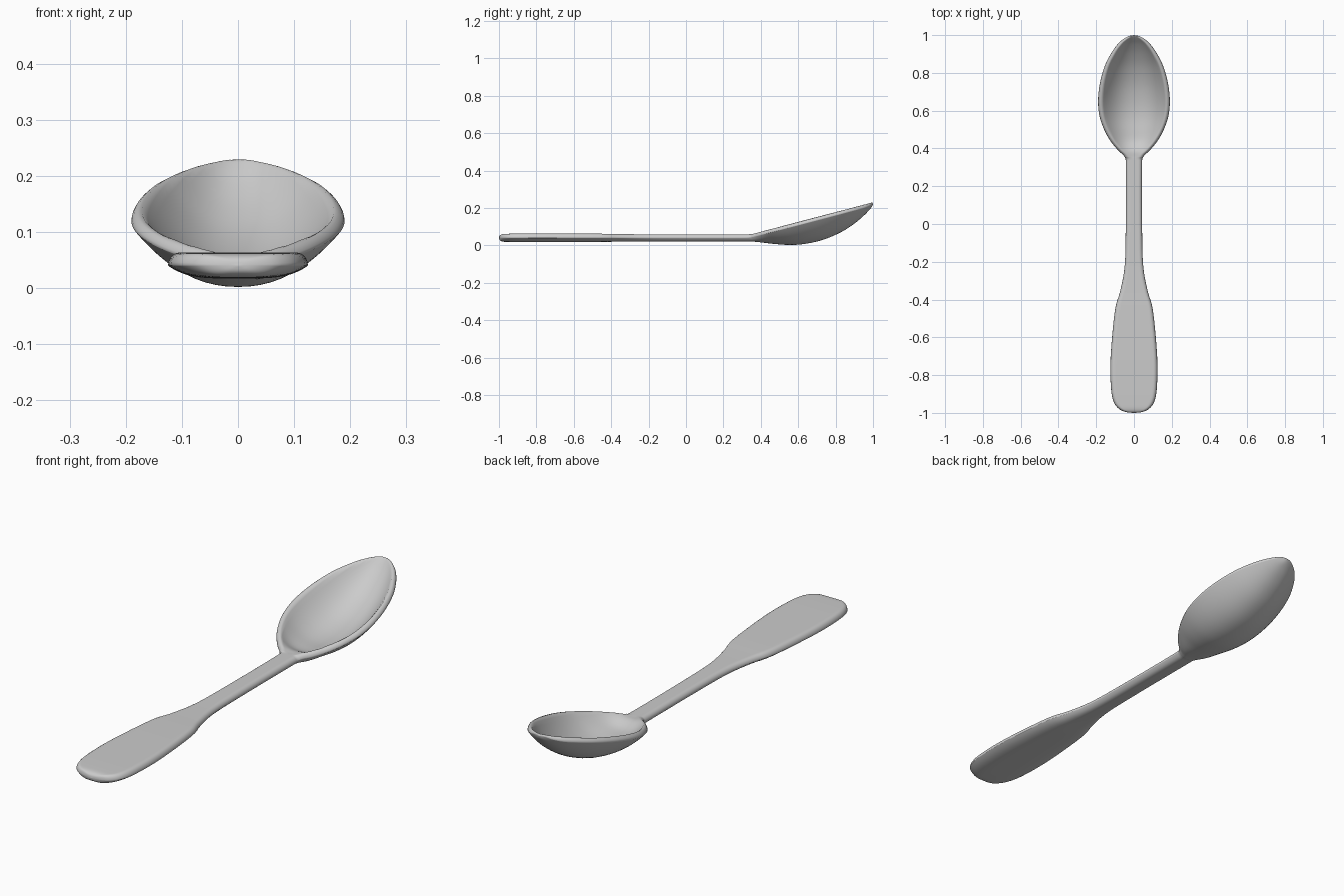
import bpy, bmesh, math

if "Cube" in bpy.data.objects:
    bpy.data.objects.remove(bpy.data.objects["Cube"])

# Handle stations: y, half width, half thickness
HANDLE = [(-1, 0, 0), (-0.996, 0.04, 0.012), (-0.98, 0.078, 0.02), (-0.94, 0.108, 0.022),
          (-0.86, 0.122, 0.023), (-0.7, 0.123, 0.023), (-0.46, 0.101, 0.022),
          (-0.36, 0.074, 0.02), (-0.24, 0.051, 0.019), (-0.08, 0.044, 0.019),
          (0.3, 0.043, 0.019)]
# Bowl stations: y, half width, bottom z
BOWL = [(0.355, 0.05, 0.02), (0.39, 0.084, 0.017), (0.44, 0.125, 0.011), (0.5, 0.158, 0.005),
        (0.57, 0.182, 0.002), (0.65, 0.19, 0.01), (0.74, 0.181, 0.032), (0.83, 0.157, 0.071),
        (0.9, 0.123, 0.116), (0.95, 0.088, 0.158), (0.98, 0.055, 0.189), (0.995, 0.026, 0.208)]
MID, WALL, RIM = 0.04, 0.026, 0.02


def station(y, w, top, edge, bottom):
    """Add underside fullness and cavity depth, both fading in at the neck."""
    f = min(1, max(0, (y - 0.34) / 0.1))
    return (y, w, top, edge, bottom, 4 - 1.8 * f, f * max(0, top - bottom - WALL))


def rim_z(y):
    """The bowl rim rises in a straight line to the tip."""
    return 0.061 + 0.262 * (y - 0.355)


rows = [station(y, w, MID + h, MID, MID - h) for y, w, h in HANDLE]
rows += [station(y, w, rim_z(y), rim_z(y) - min(0.018, 0.4 * (rim_z(y) - b)), b) for y, w, b in BOWL]
rows.append(station(1, 0, 0.221, 0.221, 0.221))


def smooth_rows(rows, steps):
    """Catmull-Rom interpolation of every column."""
    out = []
    for i in range(len(rows) - 1):
        a, b, c, d = (rows[max(0, min(len(rows) - 1, i + k))] for k in (-1, 0, 1, 2))
        for s in range(steps):
            t = s / steps
            out.append([0.5 * (2 * q + (r - p) * t + (2 * p - 5 * q + 4 * r - v) * t * t
                               + (3 * q - p - 3 * r + v) * t ** 3)
                        for p, q, r, v in zip(a, b, c, d)])
    out.append(rows[-1])
    return out


def section(row, n=28):
    """Closed cross-section: over the top, then back along the underside."""
    y, w, top, edge, bottom, power, depth = row
    w, depth = max(w, 0), max(depth, 0)
    pts = []
    for k in range(2 * n):
        u = math.cos(math.pi * k / n)
        x = u * w
        if k <= n:
            e = min(1, max(0, (w - abs(x)) / RIM))
            z = edge + (top - edge) * math.sqrt(max(0, 1 - (1 - e) ** 2))
            v = min(1, abs(x) / max(w - RIM, 0.001))
            z -= depth * (1 - v ** 2.3)
        else:
            z = edge - (edge - bottom) * (1 - abs(u) ** power)
        pts.append((x, y, z))
    return pts


# Spoon: one lofted skin through handle, neck and bowl
bm = bmesh.new()
rings = [[bm.verts.new(p) for p in section(r)] for r in smooth_rows(rows, 4)]
for a, b in zip(rings, rings[1:]):
    for i in range(len(a)):
        j = (i + 1) % len(a)
        bm.faces.new((a[i], a[j], b[j], b[i]))
bmesh.ops.remove_doubles(bm, verts=bm.verts, dist=0.00005)
bmesh.ops.recalc_face_normals(bm, faces=bm.faces)
for f in bm.faces:
    f.smooth = True
mesh = bpy.data.meshes.new("spoon")
bm.to_mesh(mesh)
bm.free()
spoon = bpy.data.objects.new("spoon", mesh)
bpy.context.collection.objects.link(spoon)
